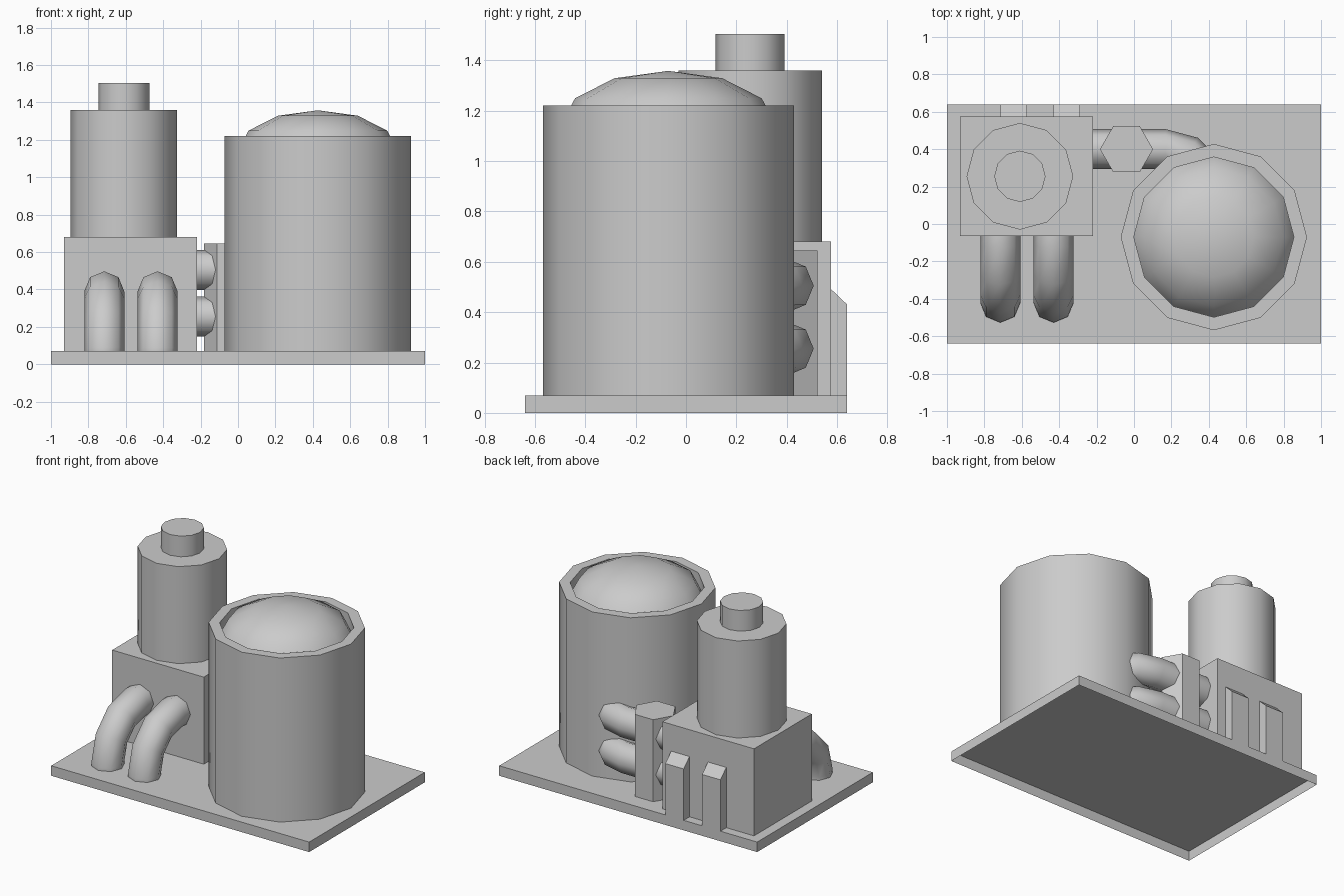
import bpy, bmesh, math
from mathutils import Vector

if "Cube" in bpy.data.objects:
    bpy.data.objects.remove(bpy.data.objects["Cube"])


def finish(name, bm, smooth=False):
    mesh = bpy.data.meshes.new(name)
    bm.to_mesh(mesh)
    bm.free()
    ob = bpy.data.objects.new(name, mesh)
    bpy.context.collection.objects.link(ob)
    if smooth:
        bpy.ops.object.select_all(action='DESELECT')
        ob.select_set(True)
        bpy.context.view_layer.objects.active = ob
        bpy.ops.object.shade_smooth_by_angle(angle=math.radians(50))
    return ob


def skin(name, rings, cap=False, smooth=True):
    """Join rings of points into a tube, optionally closing the last one."""
    bm = bmesh.new()
    rows = [[bm.verts.new(p) for p in ring] for ring in rings]
    n = len(rows[0])
    for a, b in zip(rows, rows[1:]):
        for i in range(n):
            j = (i + 1) % n
            bm.faces.new((a[i], a[j], b[j], b[i]))
    if cap:
        bm.faces.new(rows[-1])
    bmesh.ops.remove_doubles(bm, verts=bm.verts, dist=1e-5)
    return finish(name, bm, smooth)


def lathe(name, x, y, profile, sides=12, cap=False, smooth=True):
    angles = [2 * math.pi * i / sides for i in range(sides)]
    rings = [[(x + r * math.cos(a), y + r * math.sin(a), z) for a in angles]
             for r, z in profile]
    return skin(name, rings, cap, smooth)


def elbow(name, start, d0, d1, run_in, bend, run_out, r=0.107, sides=8, steps=3):
    """Straight run along d0, quarter bend, straight run along d1."""
    start, d0, d1 = Vector(start), Vector(d0), Vector(d1)
    centre = start + d0 * run_in + d1 * bend
    path = [(start, d0)]
    for k in range(steps + 1):
        a = math.pi / 2 * k / steps
        path.append((centre + (d0 * math.sin(a) - d1 * math.cos(a)) * bend,
                     d0 * math.cos(a) + d1 * math.sin(a)))
    path.append((path[-1][0] + d1 * run_out, d1))
    u = d0.cross(d1)
    rings = []
    for p, t in path:
        v = t.cross(u)
        rings.append([p + (u * math.cos(a) + v * math.sin(a)) * r
                      for a in (2 * math.pi * i / sides for i in range(sides))])
    return skin(name, rings)


def open_box(name, x0, x1, y0, y1, z0, z1):
    """Box without a bottom face."""
    lower, upper = ([(x0, y0, z), (x1, y0, z), (x1, y1, z), (x0, y1, z)]
                    for z in (z0, z1))
    return skin(name, [lower, upper], cap=True, smooth=False)


# Base slab (hollow underneath) and machine housing
open_box("base", -1, 1, -0.64, 0.64, 0, 0.07)
open_box("housing", -0.93, -0.22, -0.065, 0.575, 0.07, 0.68)

# Large tank with recessed domed lid
lathe("tank", 0.427, -0.07,
      [(0.498, 0.07), (0.498, 1.22), (0.428, 1.22), (0.428, 1.14)])
lathe("tank_dome", 0.427, -0.07,
      [(0.428 * math.cos(a), 1.14 + 0.218 * math.sin(a))
       for a in (math.pi / 6 * k for k in range(4))])

# Tower and chimney on the housing
lathe("tower", -0.61, 0.255, [(0.285, 0.68), (0.285, 1.36)], cap=True)
lathe("chimney", -0.61, 0.255, [(0.137, 1.36), (0.137, 1.505)], cap=True)

# Hexagonal post around the connecting pipes
lathe("pipe_post", -0.04, 0.40, [(0.142, 0.07), (0.142, 0.645)],
      sides=6, cap=True, smooth=False)

# Connecting pipes from housing to tank
for i, z in enumerate((0.255, 0.505)):
    elbow(f"side_pipe_{i + 1}", (-0.23, 0.40, z), (1, 0, 0), (0, -1, 0),
          0.40, 0.235, 0.02)

# Front pipes bending down into the base
for i, x in enumerate((-0.715, -0.43)):
    elbow(f"front_pipe_{i + 1}", (x, -0.06, 0.39), (0, -1, 0), (0, 0, -1),
          0.06, 0.30, 0.02)

# Sloped buttresses on the back of the housing
for i, x in enumerate((-0.715, -0.43)):
    bm = bmesh.new()
    side = [(0.57, 0.07), (0.64, 0.07), (0.64, 0.43), (0.57, 0.497)]
    face = bm.faces.new([bm.verts.new((x, y, z)) for y, z in side])
    ext = bmesh.ops.extrude_face_region(bm, geom=[face])
    bmesh.ops.translate(bm, vec=(0.142, 0, 0),
                        verts=[g for g in ext["geom"] if isinstance(g, bmesh.types.BMVert)])
    bmesh.ops.recalc_face_normals(bm, faces=bm.faces)
    finish(f"buttress_{i + 1}", bm)
